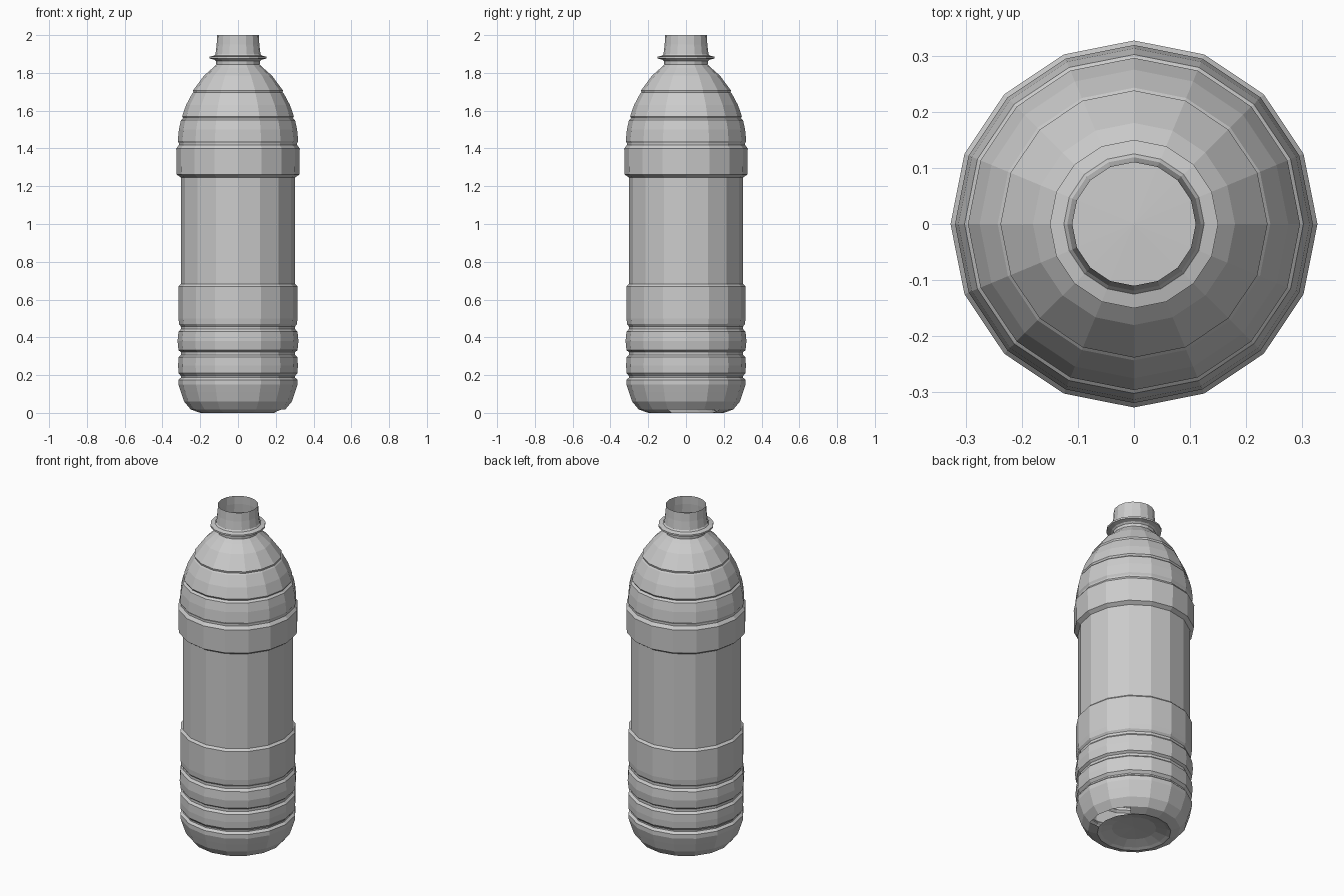
import bpy, bmesh
from math import cos, sin, pi

SIDES = 16


def lathe(name, profile, close_bottom=None, skip=()):
    """Revolve (radius, height) points; skip holds (ring, sector) faces left open."""
    bm = bmesh.new()
    rings = [[bm.verts.new((r * cos(2 * pi * i / SIDES), r * sin(2 * pi * i / SIDES), z))
              for i in range(SIDES)] for r, z in profile]
    for k in range(len(rings) - 1):
        a, b = rings[k], rings[k + 1]
        for i in range(SIDES):
            j = (i + 1) % SIDES
            if (k, i) not in skip:
                bm.faces.new((a[i], a[j], b[j], b[i]))
    if close_bottom is not None:
        c = bm.verts.new((0, 0, close_bottom))
        for i in range(SIDES):
            bm.faces.new((c, rings[0][(i + 1) % SIDES], rings[0][i]))
    mesh = bpy.data.meshes.new(name)
    bm.to_mesh(mesh)
    bm.free()
    ob = bpy.data.objects.new(name, mesh)
    bpy.context.collection.objects.link(ob)
    return ob


# Body: dished base, ribbed lower part, label waist, ribbed shoulder
body = [
    (0.12, 0.025), (0.18, 0.008), (0.20, 0.0), (0.25, 0.018), (0.285, 0.06),
    (0.302, 0.11), (0.315, 0.15), (0.315, 0.175), (0.302, 0.187), (0.302, 0.195),
    (0.315, 0.21), (0.317, 0.25), (0.315, 0.295), (0.302, 0.307), (0.302, 0.322),
    (0.315, 0.332), (0.32, 0.38), (0.315, 0.43), (0.303, 0.443), (0.303, 0.458),
    (0.312, 0.47), (0.315, 0.50), (0.315, 0.67), (0.303, 0.682),
    (0.303, 1.247), (0.325, 1.262), (0.327, 1.40), (0.313, 1.418), (0.313, 1.428),
    (0.319, 1.44), (0.313, 1.50), (0.302, 1.55), (0.290, 1.56), (0.296, 1.57),
    (0.275, 1.63), (0.243, 1.69), (0.236, 1.697), (0.238, 1.707),
    (0.18, 1.785), (0.135, 1.825), (0.115, 1.845),
]
# A few faces near the base edge are open on the +x side
lathe("bottle_body", body, close_bottom=0.03, skip={(2, 15), (2, 0), (2, 1)})

# Neck with carrying flange and open mouth
neck = [
    (0.115, 1.845), (0.116, 1.862), (0.125, 1.87), (0.15, 1.876), (0.15, 1.886),
    (0.125, 1.892), (0.119, 1.90), (0.113, 1.95), (0.110, 2.0),
]
lathe("bottle_neck", neck)
